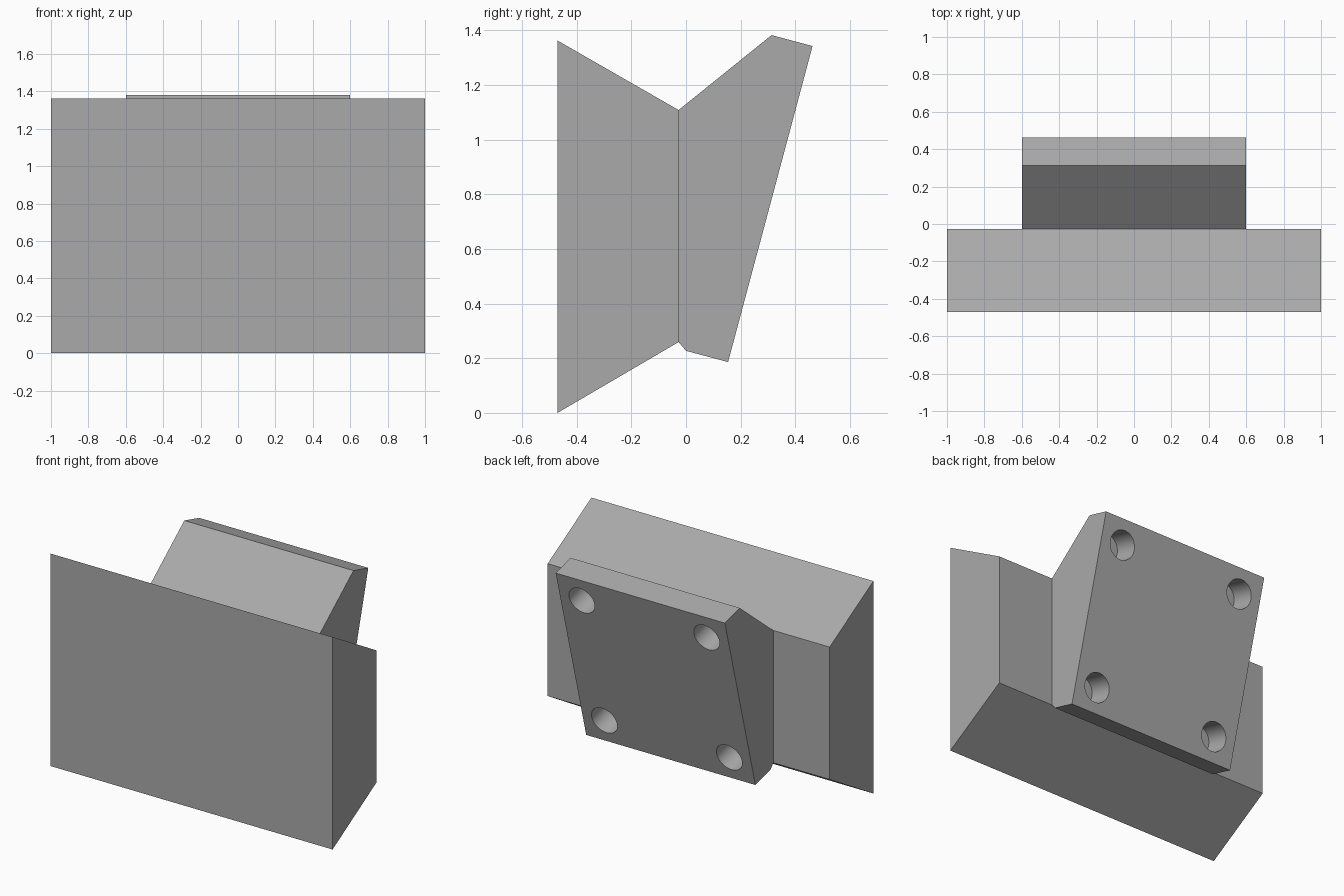
import bpy, bmesh, math
from mathutils import Matrix, Vector

if "Cube" in bpy.data.objects:
    bpy.data.objects.remove(bpy.data.objects["Cube"])

grey = bpy.data.materials.new("plain grey")
grey.diffuse_color = (0.4, 0.4, 0.4, 1)
grey.use_nodes = True
grey.node_tree.nodes["Principled BSDF"].inputs["Base Color"].default_value = grey.diffuse_color


def prism(name, profile, half_width):
    """Extrude a (y, z) side profile across x, centred on x = 0."""
    bm = bmesh.new()
    face = bm.faces.new([bm.verts.new((-half_width, y, z)) for y, z in profile])
    ext = bmesh.ops.extrude_face_region(bm, geom=[face])["geom"]
    bmesh.ops.translate(bm, vec=(2 * half_width, 0, 0),
                        verts=[v for v in ext if isinstance(v, bmesh.types.BMVert)])
    bmesh.ops.recalc_face_normals(bm, faces=bm.faces)
    mesh = bpy.data.meshes.new(name)
    bm.to_mesh(mesh)
    bm.free()
    mesh.materials.append(grey)
    obj = bpy.data.objects.new(name, mesh)
    bpy.context.collection.objects.link(obj)
    return obj


# Wide front block with both ends sloping in toward the back
prism("front_block", [(-0.47, 0), (-0.47, 1.362), (-0.027, 1.108), (-0.027, 0.259)], 1.0)

# Narrower wedge carrying the tilted square mounting plate
top, bottom = Vector((0, 0.463, 1.342)), Vector((0, 0.154, 0.186))
mount = prism("tilted_mount", [(-0.027, 1.108), (0.313, 1.382), top.yz, bottom.yz,
                               (0.0, 0.227), (-0.027, 0.259)], 0.6)

# Four blind bolt holes, square to the tilted back face
up = (top - bottom).normalized()
across = Vector((1, 0, 0))
normal = up.cross(across)
if normal.y < 0:
    normal = -normal
centre = (top + bottom) / 2
turn = normal.to_track_quat('Z', 'Y').to_matrix().to_4x4()
radius, depth, spacing, clearance = 0.09, 0.16, 0.443, 0.1

bm = bmesh.new()
for sx in (-1, 1):
    for sv in (-1, 1):
        pos = centre + across * sx * spacing + up * sv * spacing + normal * (clearance - depth) / 2
        bmesh.ops.create_cone(bm, cap_ends=True, segments=40, radius1=radius, radius2=radius,
                              depth=depth + clearance, matrix=Matrix.Translation(pos) @ turn)
mesh = bpy.data.meshes.new("hole_cutter")
bm.to_mesh(mesh)
bm.free()
mesh.materials.append(grey)
cutter = bpy.data.objects.new("hole_cutter", mesh)
bpy.context.collection.objects.link(cutter)
cutter.hide_render = True

mod = mount.modifiers.new("bolt_holes", 'BOOLEAN')
mod.operation = 'DIFFERENCE'
mod.solver = 'EXACT'
mod.object = cutter

# Apply the cut, drop the cutter, and smooth the hole walls only
bpy.context.view_layer.objects.active = mount
mount.select_set(True)
bpy.ops.object.modifier_apply(modifier=mod.name)
bpy.data.objects.remove(cutter)
bpy.ops.object.shade_smooth_by_angle(angle=math.radians(25))
